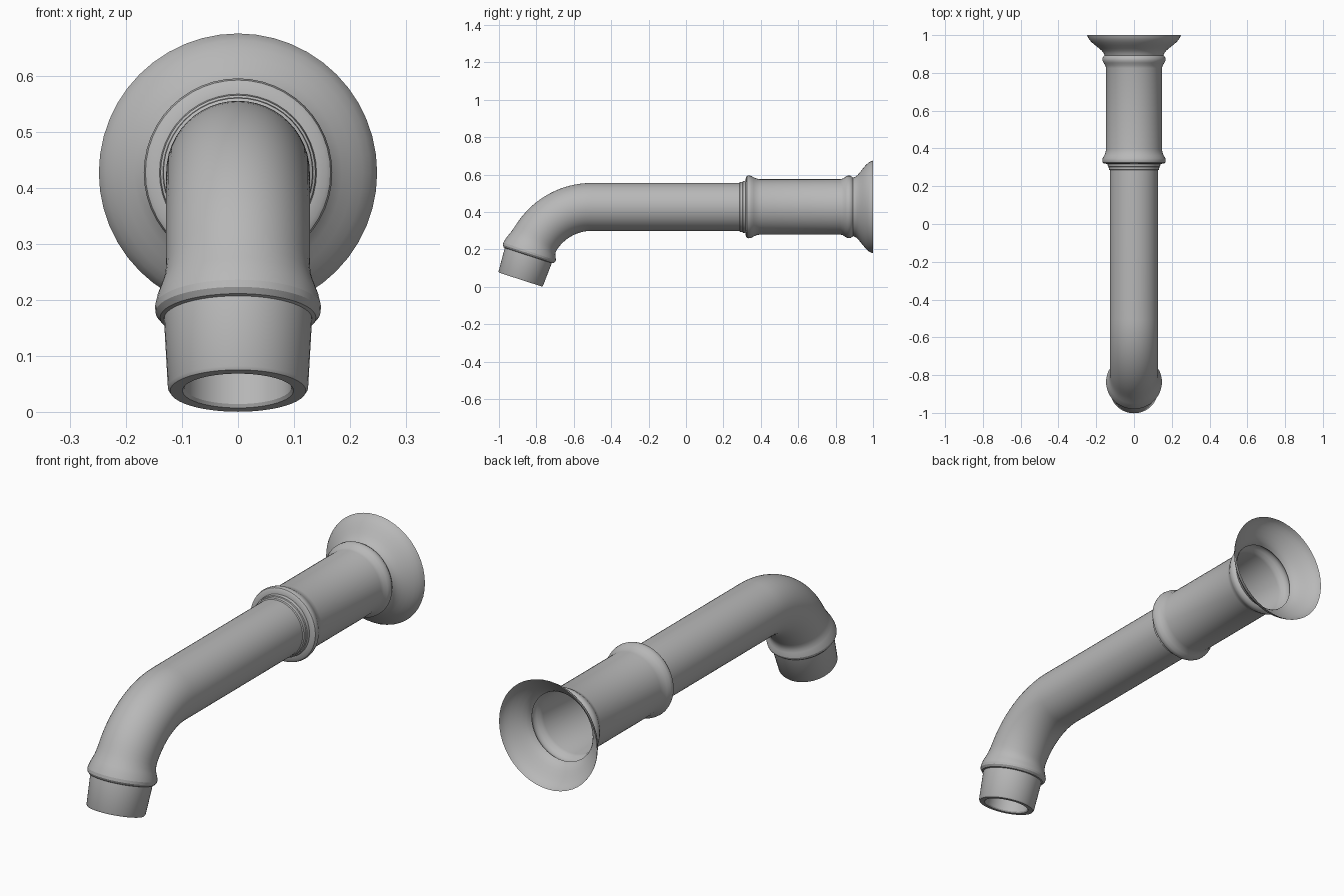
import bpy, bmesh, math
from mathutils import Vector

cube = bpy.data.objects.get("Cube")
if cube:
    bpy.data.objects.remove(cube)

AXIS_Z = 0.427                 # height of the horizontal pipe axis
BEND_Y, BEND_R = -0.503, 0.352  # where the bend starts, and its radius
BEND_ANGLE = math.radians(72)
BEND_LEN = BEND_R * BEND_ANGLE
SIDES = 48

metal = bpy.data.materials.new("grey metal")
metal.use_nodes = True
grey = (0.48, 0.48, 0.48, 1)
metal.diffuse_color = grey
metal.node_tree.nodes["Principled BSDF"].inputs["Base Color"].default_value = grey


def frame(s):
    """Point and tangent on the spout axis; s = 0 at the bend start."""
    a = min(max(s / BEND_R, 0), BEND_ANGLE)
    tangent = Vector((0, -math.cos(a), -math.sin(a)))
    point = Vector((0, BEND_Y - BEND_R * math.sin(a),
                    AXIS_Z - BEND_R * (1 - math.cos(a))))
    return point + tangent * (s - a * BEND_R), tangent


def sweep(name, stations):
    """Skin round rings of (distance along axis, radius)."""
    bm = bmesh.new()
    rings = []
    for s, r in stations:
        p, t = frame(s)
        side = Vector((1, 0, 0))
        up = side.cross(t)
        angles = [2 * math.pi * i / SIDES for i in range(SIDES)]
        rings.append([bm.verts.new(p + (side * math.cos(a) + up * math.sin(a)) * r)
                      for a in angles])
    for a, b in zip(rings, rings[1:]):
        for i in range(SIDES):
            j = (i + 1) % SIDES
            bm.faces.new((a[i], a[j], b[j], b[i]))
    bmesh.ops.recalc_face_normals(bm, faces=bm.faces)
    mesh = bpy.data.meshes.new(name)
    bm.to_mesh(mesh)
    bm.free()
    mesh.materials.append(metal)
    obj = bpy.data.objects.new(name, mesh)
    bpy.context.collection.objects.link(obj)
    bpy.ops.object.select_all(action='DESELECT')
    obj.select_set(True)
    bpy.context.view_layer.objects.active = obj
    bpy.ops.object.shade_smooth_by_angle(angle=math.radians(32))
    return obj


def at_y(profile):
    """Convert (y, radius) on the straight part to (distance, radius)."""
    return [(BEND_Y - y, r) for y, r in profile]


# Curved pipe that flares out just before the nozzle
pipe = at_y([(0.31, 0.128)])
pipe += [(BEND_LEN * i / 24, 0.128) for i in range(20)]
pipe += [(BEND_LEN - d, r) for d, r in
         ((0.075, 0.129), (0.055, 0.132), (0.038, 0.138), (0.022, 0.144), (0.005, 0.148))]
sweep("spout_pipe", pipe)

# Nozzle: ring edge, step, tapered barrel, rim and inner bore
nozzle = [(0 - 0.005, 0.148), (0.006, 0.147), (0.016, 0.139), (0.018, 0.132),
          (0.147, 0.125), (0.153, 0.121), (0.153, 0.099), (0.147, 0.095), (-0.03, 0.095)]
sweep("nozzle", [(BEND_LEN + d, r) for d, r in nozzle])

# Wall sleeve: stepped lip, bead, straight barrel, second bead
sleeve = [(0.285, 0.128), (0.288, 0.133), (0.302, 0.134), (0.304, 0.138),
          (0.318, 0.140), (0.320, 0.158), (0.325, 0.165), (0.335, 0.168),
          (0.348, 0.166), (0.362, 0.158), (0.378, 0.151), (0.395, 0.148),
          (0.825, 0.148), (0.840, 0.152), (0.853, 0.161), (0.865, 0.167),
          (0.878, 0.167), (0.888, 0.161), (0.893, 0.156)]
sweep("wall_sleeve", at_y(sleeve))

# Trumpet shaped wall flange, open at the back
flange = [(0.893, 0.156), (0.905, 0.161), (0.917, 0.170), (0.930, 0.185),
          (0.945, 0.204), (0.960, 0.222), (0.975, 0.236), (0.988, 0.244), (1.0, 0.248)]
sweep("wall_flange", at_y(flange))
